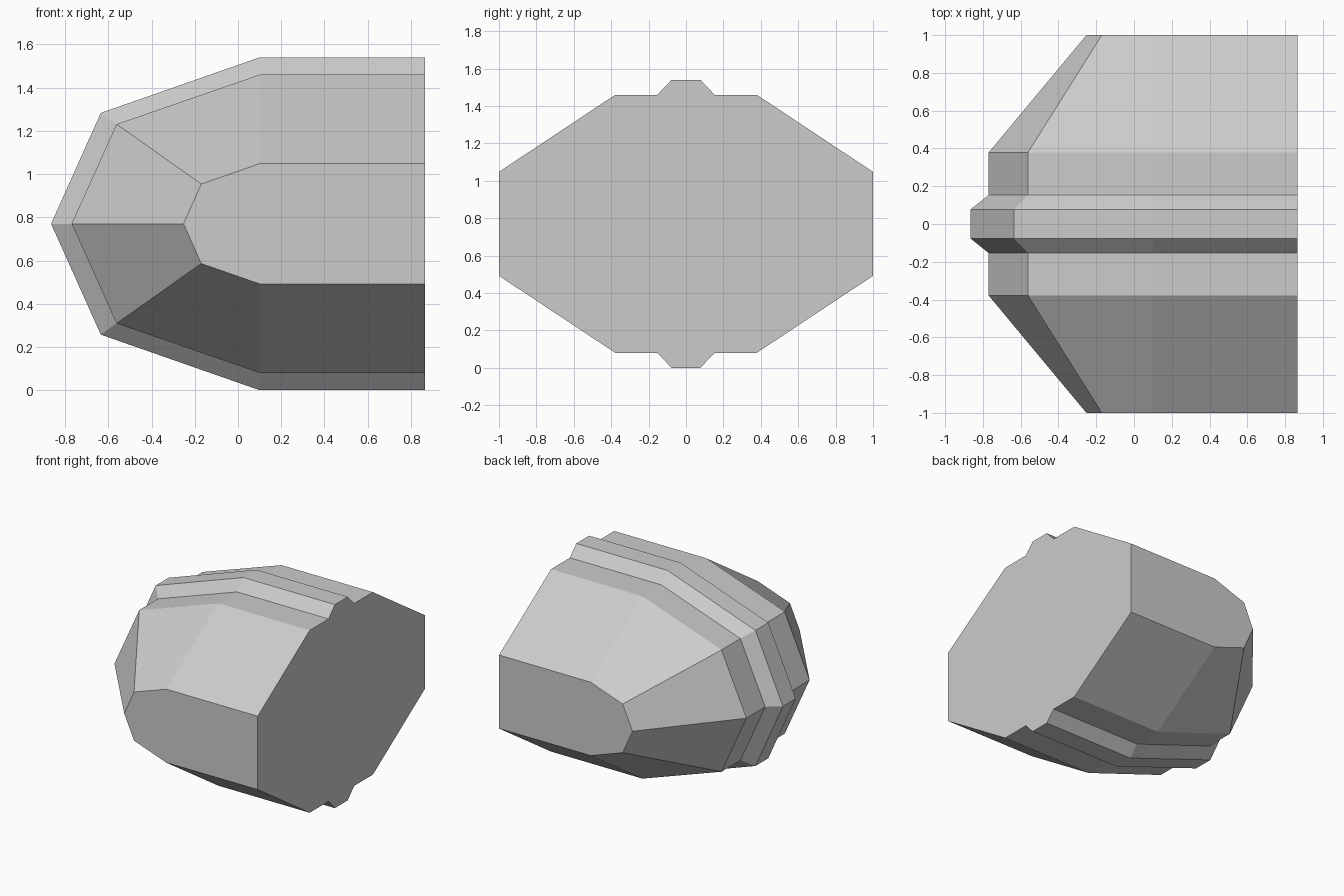
import bpy
import bmesh

cube = bpy.data.objects.get("Cube")
if cube:
    bpy.data.objects.remove(cube, do_unlink=True)

BACK_X = 0.865
MID_Z = 0.77


def section(shoulder, low_x, low_z, nose_x):
    """Half outline below the middle, mirrored upward; open at the flat end."""
    lower = [(BACK_X, shoulder), (0.1, shoulder), (low_x, low_z)]
    upper = [(x, 2 * MID_Z - z) for x, z in reversed(lower)]
    return lower + [(nose_x, MID_Z)] + upper


# Outlines of the raised band, the main body and the flat sides
band = section(0.0, -0.635, 0.257, -0.865)
body = section(0.08, -0.562, 0.309, -0.77)
side = section(0.492, -0.17, 0.586, -0.252)

# Stations across the width, mirrored about the centre
half = [(0.077, band), (0.153, body), (0.378, body), (1.0, side)]
stations = [(-y, p) for y, p in reversed(half)] + half

bm = bmesh.new()
rings = [[bm.verts.new((x, y, z)) for x, z in outline] for y, outline in stations]

# Skin between neighbouring outlines
for a, b in zip(rings, rings[1:]):
    for i in range(len(a) - 1):
        bm.faces.new((a[i], a[i + 1], b[i + 1], b[i]))

# Flat sides and flat end
bm.faces.new(rings[0])
bm.faces.new(rings[-1])
bm.faces.new([r[0] for r in rings] + [r[-1] for r in reversed(rings)])
bmesh.ops.recalc_face_normals(bm, faces=bm.faces[:])

mesh = bpy.data.meshes.new("faceted_nose_block")
bm.to_mesh(mesh)
bm.free()

# Plain grey
grey = bpy.data.materials.new("light_grey")
grey.use_nodes = True
colour = (0.6, 0.6, 0.6, 1.0)
grey.diffuse_color = colour
grey.node_tree.nodes["Principled BSDF"].inputs["Base Color"].default_value = colour
mesh.materials.append(grey)

block = bpy.data.objects.new("faceted_nose_block", mesh)
bpy.context.collection.objects.link(block)
